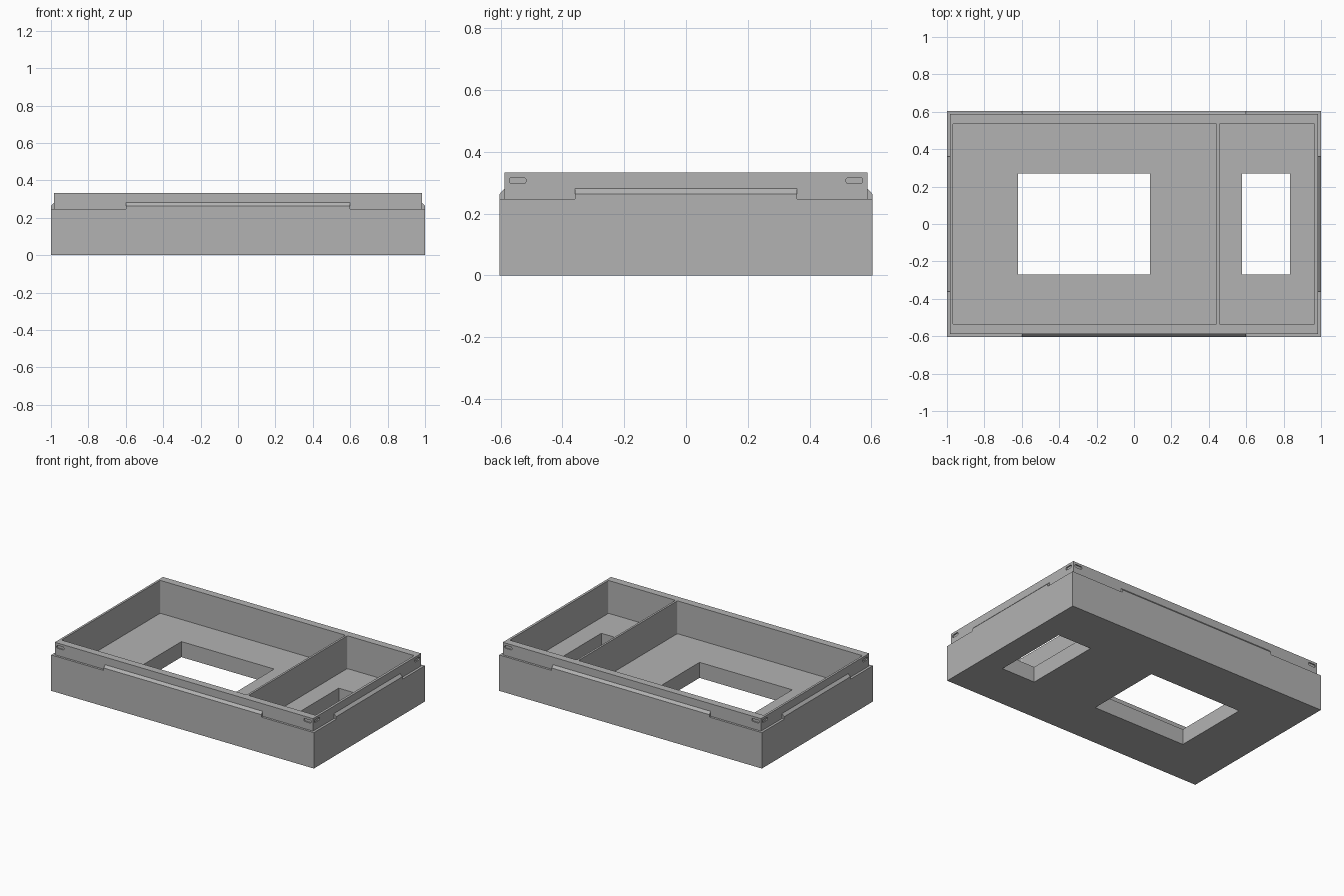
import bpy
import bmesh
from mathutils import Matrix, Vector

cube = bpy.data.objects.get("Cube")
if cube:
    bpy.data.objects.remove(cube, do_unlink=True)

OUT_X, OUT_Y = 1.0, 0.603       # outer body half size
LIP_X, LIP_Y = 0.983, 0.588     # raised lip half size
LEDGE, TOP, FLOOR = 0.247, 0.333, 0.107

grey = bpy.data.materials.new("plain grey")
grey.use_nodes = True
grey.diffuse_color = (0.45, 0.45, 0.45, 1)
grey.node_tree.nodes["Principled BSDF"].inputs["Base Color"].default_value = (0.45, 0.45, 0.45, 1)


def finish(name, bm):
    bmesh.ops.recalc_face_normals(bm, faces=bm.faces)
    mesh = bpy.data.meshes.new(name)
    bm.to_mesh(mesh)
    bm.free()
    mesh.materials.append(grey)
    obj = bpy.data.objects.new(name, mesh)
    bpy.context.collection.objects.link(obj)
    return obj


def box(name, low, high, round_axis=None, radius=0, segments=4):
    """Box between two corners, with edges along one axis rounded."""
    low, high = Vector(low), Vector(high)
    bm = bmesh.new()
    bmesh.ops.create_cube(bm, size=1, matrix=Matrix.Translation((low + high) / 2)
                          @ Matrix.Diagonal((high - low).to_4d()))
    if round_axis is not None:
        edges = [e for e in bm.edges
                 if abs((e.verts[0].co - e.verts[1].co).normalized()[round_axis]) > 0.9]
        bmesh.ops.bevel(bm, geom=edges, offset=radius, segments=segments,
                        profile=0.5, affect='EDGES')
    return finish(name, bm)


def combine(target, tool, operation):
    """Apply a boolean and discard the tool object."""
    mod = target.modifiers.new(operation.title(), 'BOOLEAN')
    mod.operation, mod.object, mod.solver = operation, tool, 'EXACT'
    bpy.context.view_layer.objects.active = target
    bpy.ops.object.modifier_apply(modifier=mod.name)
    bpy.data.objects.remove(tool, do_unlink=True)


def catch_tab(along_y, side):
    """Raised ledge strip with a chamfered top, along one edge."""
    outer, inner, half = (OUT_X, LIP_X, 0.36) if along_y else (OUT_Y, LIP_Y, 0.6)
    profile = [(outer, LEDGE - 0.02), (outer, 0.264), (inner, 0.281),
               (inner - 0.005, 0.281), (inner - 0.005, LEDGE - 0.02)]
    bm = bmesh.new()
    rings = []
    for end in (-half, half):
        rings.append([bm.verts.new((side * d, end, z) if along_y else (end, side * d, z))
                      for d, z in profile])
    for ring in rings:
        bm.faces.new(ring)
    for i in range(len(profile)):
        j = (i + 1) % len(profile)
        bm.faces.new((rings[0][i], rings[0][j], rings[1][j], rings[1][i]))
    return finish("catch_tab", bm)


# Stepped tray body with a catch on each side
tray = box("tray", (-OUT_X, -OUT_Y, 0), (OUT_X, OUT_Y, LEDGE))
combine(tray, box("lip", (-LIP_X, -LIP_Y, 0.15), (LIP_X, LIP_Y, TOP)), 'UNION')
for along_y in (False, True):
    for side in (-1, 1):
        combine(tray, catch_tab(along_y, side), 'UNION')

# Two compartments, each with a window through its floor
for x0, x1, w0, w1 in ((-0.968, 0.442, -0.62, 0.086), (0.456, 0.966, 0.578, 0.834)):
    combine(tray, box("compartment", (x0, -0.537, FLOOR), (x1, 0.537, 0.5), 2, 0.008), 'DIFFERENCE')
    combine(tray, box("window", (w0, -0.27, -0.1), (w1, 0.27, 0.2)), 'DIFFERENCE')

# Shallow rounded latch slots near the lip corners
DEPTH = 0.008
for sx in (-1, 1):
    for sy in (-1, 1):
        cx, cy = sx * 0.941, sy * LIP_Y
        combine(tray, box("slot", (cx - 0.028, cy - DEPTH, 0.297),
                          (cx + 0.028, cy + DEPTH, 0.317), 1, 0.009), 'DIFFERENCE')
        cx, cy = sx * LIP_X, sy * 0.545
        combine(tray, box("slot", (cx - DEPTH, cy - 0.027, 0.297),
                          (cx + DEPTH, cy + 0.027, 0.317), 0, 0.009), 'DIFFERENCE')

# Merge coplanar leftovers
bm = bmesh.new()
bm.from_mesh(tray.data)
bmesh.ops.remove_doubles(bm, verts=bm.verts, dist=0.0001)
bmesh.ops.dissolve_limit(bm, angle_limit=0.01, verts=bm.verts, edges=bm.edges)
bm.to_mesh(tray.data)
bm.free()
